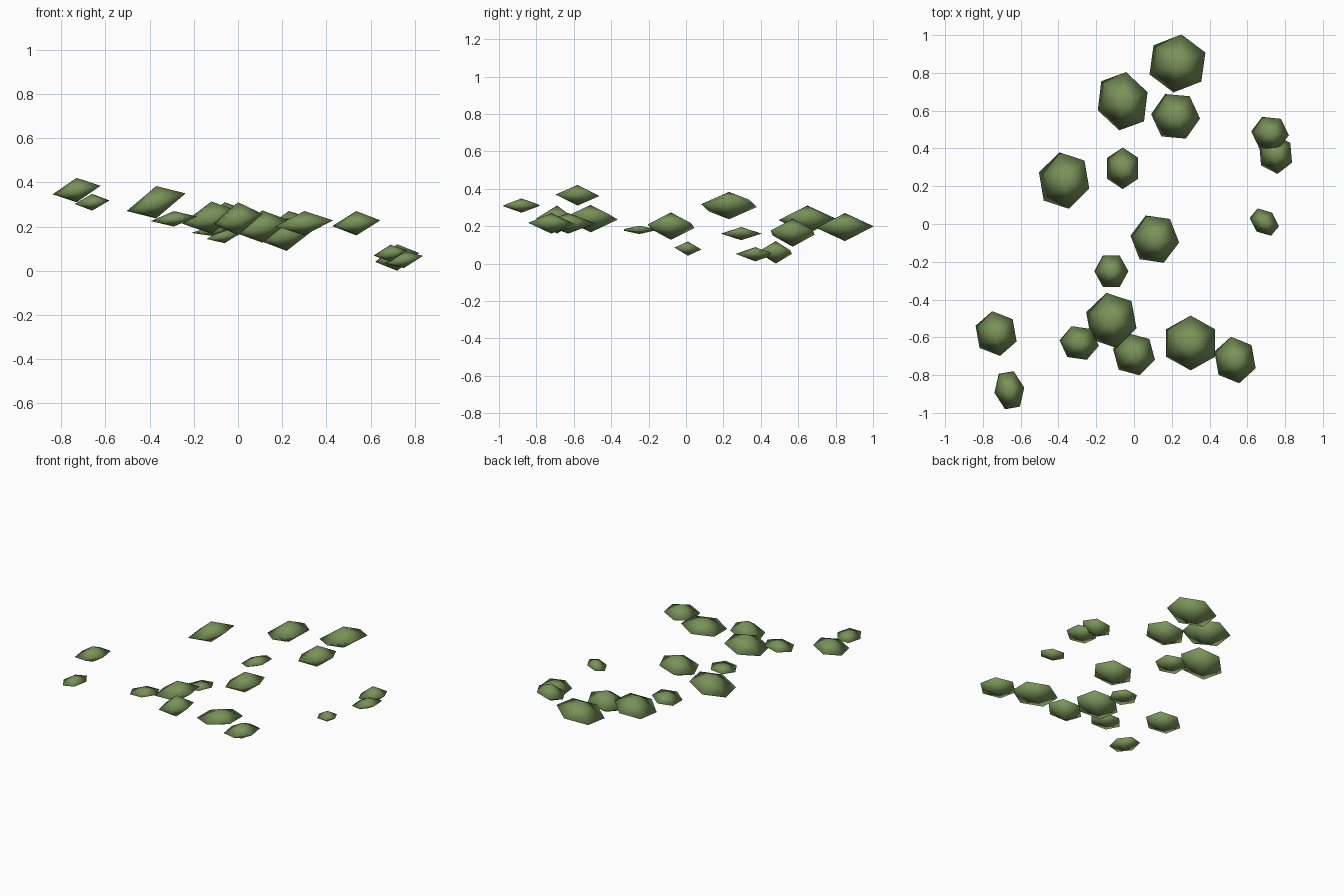
import bpy
import bmesh
from math import radians
from mathutils import Matrix

default_cube = bpy.data.objects.get("Cube")
if default_cube:
    bpy.data.objects.remove(default_cube, do_unlink=True)


def make_material(name, colour):
    material = bpy.data.materials.new(name)
    material.use_nodes = True
    material.diffuse_color = colour
    shader = material.node_tree.nodes["Principled BSDF"]
    shader.inputs["Base Color"].default_value = colour
    shader.inputs["Roughness"].default_value = 0.9
    return material


leaf_green = make_material("leaf green", (0.19, 0.29, 0.1, 1))


def add_leaf_clump(name, centre, length, width, half_height, turn, tilt):
    """Flat six-sided double pyramid, turned about z and leaning up towards +x."""
    lean = Matrix.Identity(4)
    lean[2][0] = tilt
    shape = (Matrix.Translation(centre) @ lean
             @ Matrix.Rotation(radians(turn), 4, "Z")
             @ Matrix.Diagonal((length, width, half_height, 1)))
    bm = bmesh.new()
    bmesh.ops.create_uvsphere(bm, u_segments=6, v_segments=2, radius=1)
    bm.transform(shape)
    bmesh.ops.recalc_face_normals(bm, faces=bm.faces)
    for face in bm.faces:
        face.smooth = True
    mesh = bpy.data.meshes.new(name)
    bm.to_mesh(mesh)
    bm.free()
    mesh.materials.append(leaf_green)
    clump = bpy.data.objects.new(name, mesh)
    bpy.context.collection.objects.link(clump)
    return clump


# Each clump: centre, length, width, half height, turn, tilt
back_clumps = [
    ((.23, .85, .195), .16, .155, .075, -8, .2),
    ((-.06, .65, .235), .16, .14, .075, 110, .2),
    ((.22, .57, .165), .13, .13, .075, 85, .2),
    ((-.06, .295, .16), .095, .11, .035, 0, .2),
    ((-.37, .23, .31), .155, .14, .073, 72, .3),
]
middle_clumps = [
    ((.11, -.08, .2), .135, .13, .073, 82, .2),
    ((-.12, -.25, .18), .095, .09, .022, 90, .1),
    ((-.12, -.51, .24), .15, .14, .073, 72, .2),
]
front_clumps = [
    ((-.29, -.63, .235), .095, .105, .035, 82, .1),
    ((0, -.69, .235), .115, .115, .075, 75, .2),
    ((.3, -.63, .215), .15, .145, .055, 0, .1),
    ((.535, -.72, .215), .115, .125, .055, 10, .12),
]
right_clumps = [
    ((-.73, -.58, .365), .115, .12, .055, 10, .18),
    ((-.66, -.88, .31), .11, .08, .038, 100, .1),
]
left_clumps = [
    ((.72, .48, .06), .095, .1, .06, 84, .2),
    ((.75, .37, .05), .095, .105, .038, 5, .2),
    ((.69, .01, .08), .085, .065, .038, -40, .15),
]

groups = {
    "back": back_clumps,
    "middle": middle_clumps,
    "front": front_clumps,
    "right": right_clumps,
    "left": left_clumps,
}
for side, clumps in groups.items():
    for number, clump in enumerate(clumps, start=1):
        add_leaf_clump(f"{side}_leaf_clump_{number}", *clump)
